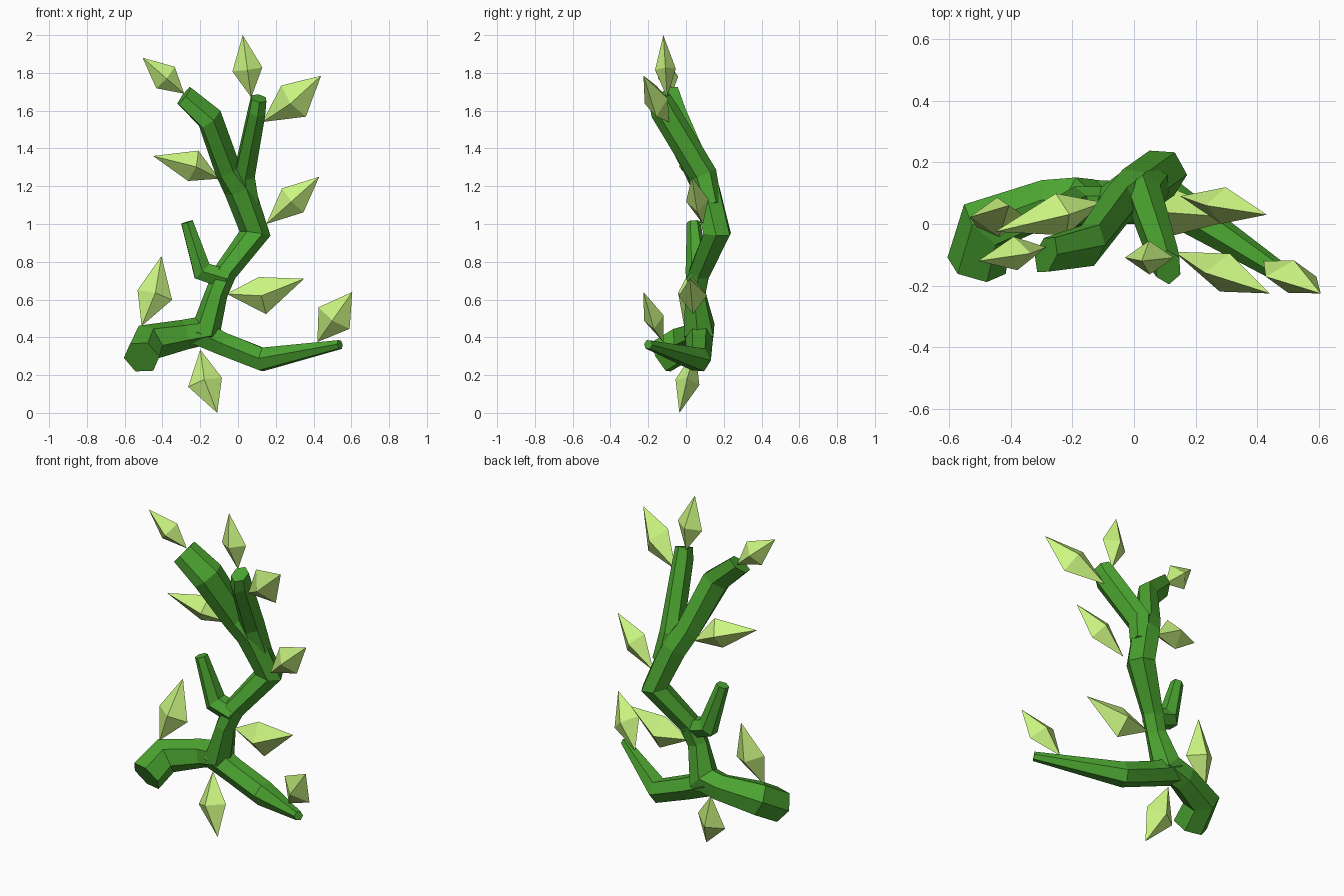
import bpy, bmesh
from mathutils import Vector
from math import cos, sin, tau

if "Cube" in bpy.data.objects:
    bpy.data.objects.remove(bpy.data.objects["Cube"])


def material(name, rgb):
    m = bpy.data.materials.new(name)
    m.diffuse_color = (*rgb, 1)
    m.use_nodes = True
    m.node_tree.nodes["Principled BSDF"].inputs["Base Color"].default_value = m.diffuse_color
    return m


GREEN = material("bark_green", (0.07, 0.37, 0.03))
LIME = material("leaf_lime", (0.6, 0.92, 0.22))


def finish(name, bm, mat):
    bmesh.ops.recalc_face_normals(bm, faces=bm.faces)
    me = bpy.data.meshes.new(name)
    bm.to_mesh(me)
    bm.free()
    me.materials.append(mat)
    ob = bpy.data.objects.new(name, me)
    bpy.context.collection.objects.link(ob)
    return ob


def limb(name, path, sides=6):
    """Faceted tube through (x, y, z, radius[, depth radius]) points, capped."""
    pts = [Vector(p[:3]) for p in path]
    bm = bmesh.new()
    rings, prev, side = [], None, None
    for i, p in enumerate(pts):
        a = (p - pts[i - 1]).normalized() if i else Vector()
        b = (pts[i + 1] - p).normalized() if i < len(pts) - 1 else Vector()
        t = (a + b).normalized()
        if prev is None:
            side = t.cross(Vector((0, 1, 0))).normalized()
        else:
            side = prev.rotation_difference(t) @ side
        prev = t
        up = t.cross(side)
        r, d = path[i][3], path[i][-1]
        rings.append([bm.verts.new(p + side * r * cos(tau * (k + .5) / sides)
                      + up * d * sin(tau * (k + .5) / sides)) for k in range(sides)])
    for r, q in zip(rings, rings[1:]):
        for k in range(sides):
            j = (k + 1) % sides
            bm.faces.new((r[k], r[j], q[j], q[k]))
    bm.faces.new(rings[0])
    bm.faces.new(rings[-1])
    return finish(name, bm, GREEN)


def leaf(name, base, tip, width, depth, at=0.45, shift=0):
    """Stretched four-sided bipyramid; shift moves its waist sideways."""
    base, tip = Vector(base), Vector(tip)
    axis = (tip - base).normalized()
    side = axis.cross(Vector((0, 1, 0))).normalized()
    up = axis.cross(side)
    mid = base.lerp(tip, at) + side * shift
    bm = bmesh.new()
    ends = [bm.verts.new(base), bm.verts.new(tip)]
    ring = [bm.verts.new(mid + o) for o in
            (side * width / 2, up * depth / 2, -side * width / 2, -up * depth / 2)]
    for e in ends:
        for k in range(4):
            bm.faces.new((e, ring[k], ring[(k + 1) % 4]))
    return finish(name, bm, LIME)


# Main stem: thick root end, bend, trunk and left fork
limb("main_stem", [(-.51, -.135, .295, .098), (-.475, .0, .375, .1), (-.28, .07, .415, .08),
                   (-.165, .07, .44, .09), (-.115, .05, .63, .06), (-.07, .07, .74, .062),
                   (.09, .165, .95, .084, .08), (.005, .105, 1.19, .084, .08),
                   (-.055, .06, 1.29, .066, .08),
                   (-.15, -.07, 1.56, .06, .092), (-.285, -.1, 1.68, .045, .078)])
# Side branches
limb("top_branch", [(.06, .13, 1.10, .06), (.033, .09, 1.26, .062, .075),
                    (.1, -.115, 1.6, .05, .075), (.11, -.14, 1.665, .045, .06)])
limb("low_branch", [(-.22, .07, .43, .078), (-.08, .07, .365, .07),
                    (.13, .065, .283, .07), (.54, -.2, .362, .026)])
limb("small_branch", [(-.06, .06, .71, .06), (-.19, .06, .75, .062), (-.27, .04, 1.01, .036)])

# Leaves: base, tip, width, depth, waist position, waist shift
LEAVES = [((.07, -.1, 1.67), (.025, -.12, 2.0), .16, .11),
          ((-.285, -.075, 1.69), (-.505, -.12, 1.88), .15, .11),
          ((.13, -.09, 1.54), (.44, -.225, 1.785), .21, .13, .5, -.015),
          ((-.1, .07, 1.24), (-.45, -.025, 1.36), .17, .14, .41, -.02),
          ((.15, .09, 1.0), (.43, .03, 1.25), .17, .12, .5),
          ((-.06, .05, .63), (.35, .02, .71), .2, .15, .44, -.045),
          ((.42, -.12, .375), (.605, -.225, .64), .2, .11, .48),
          ((-.2, .05, .335), (-.11, -.035, 0), .185, .13, .5, -.02),
          ((-.51, -.01, .46), (-.405, .06, .83), .19, .13, .46, -.022)]
for n, spec in enumerate(LEAVES, 1):
    leaf(f"leaf_{n}", *spec)
